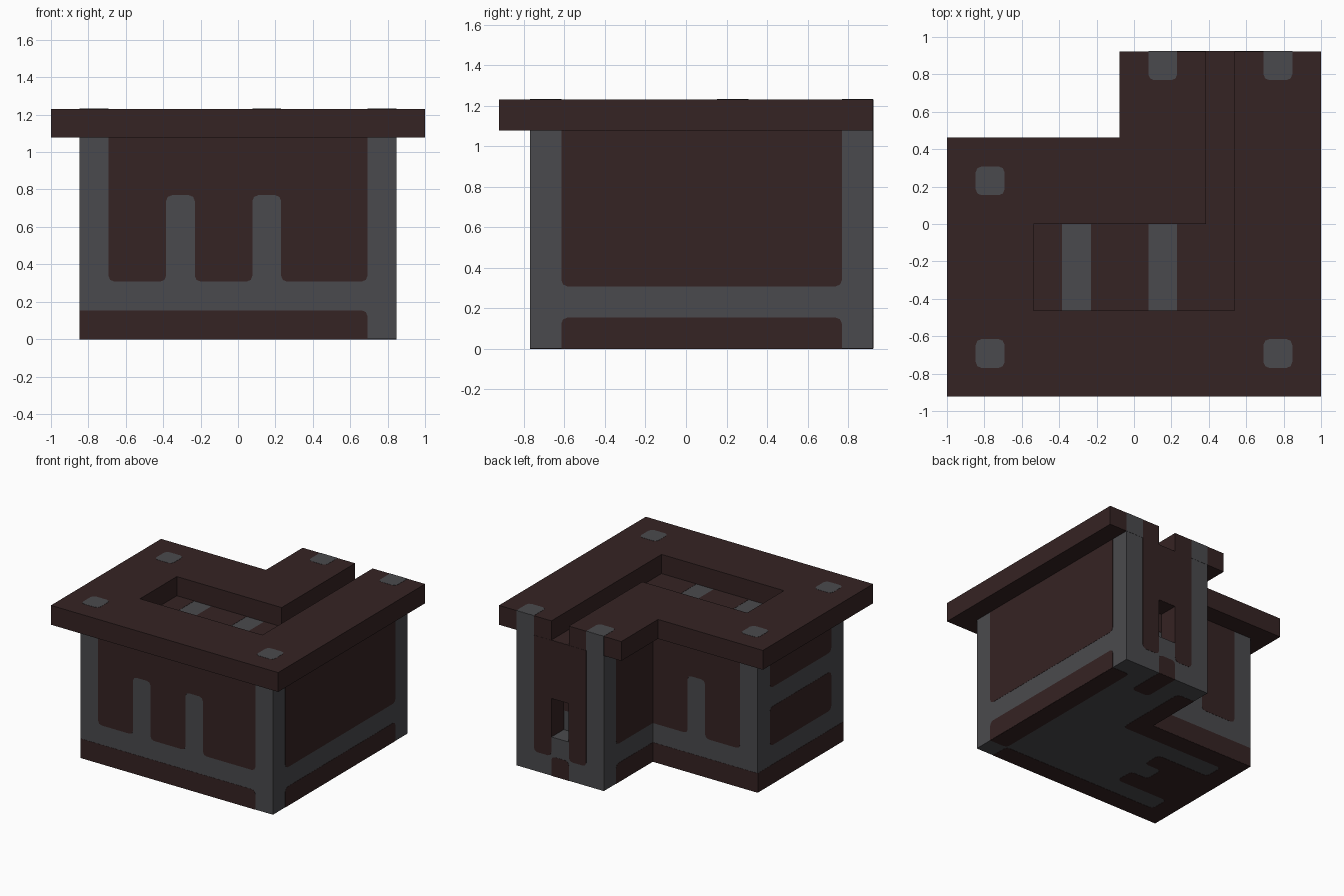
import bpy
import bmesh
from mathutils import Vector

if "Cube" in bpy.data.objects:
    bpy.data.objects.remove(bpy.data.objects["Cube"], do_unlink=True)

UNIT = 2 / 13          # size of one building block
SKIN = 0.0015          # painted plates stand this far off the surface
ROUND = 0.2            # corner rounding of painted plates, in blocks
X, Y, Z = range(3)


def material(name, colour):
    mat = bpy.data.materials.new(name)
    mat.use_nodes = True
    mat.diffuse_color = (*colour, 1)
    mat.node_tree.nodes["Principled BSDF"].inputs["Base Color"].default_value = (*colour, 1)
    return mat


BROWN = material("dark brown", (0.036, 0.0168, 0.0168))
GREY = material("slate grey", (0.0685, 0.0685, 0.0745))


def rect(a, b, c, d):
    return [(a, c), (b, c), (b, d), (a, d)]


def prism(name, outline, axis, low, high, mat, grow=0.0):
    """Extrude an outline given in blocks along an axis."""
    bm = bmesh.new()

    def place(a, b, depth, offset):
        p = [a, b]
        p.insert(axis, depth)
        v = Vector(((p[X] - 6.5) * UNIT, (p[Y] - 6) * UNIT, p[Z] * UNIT))
        v[axis] += offset
        return v

    face = bm.faces.new([bm.verts.new(place(a, b, low, -grow)) for a, b in outline])
    extruded = bmesh.ops.extrude_face_region(bm, geom=[face], use_keep_orig=True)
    for v in extruded["geom"]:
        if isinstance(v, bmesh.types.BMVert):
            v.co[axis] += (high - low) * UNIT + 2 * grow
    bmesh.ops.recalc_face_normals(bm, faces=bm.faces)
    mesh = bpy.data.meshes.new(name)
    bm.to_mesh(mesh)
    bm.free()
    mesh.materials.append(mat)
    obj = bpy.data.objects.new(name, mesh)
    bpy.context.collection.objects.link(obj)
    return obj


def paint(name, axis, at, bounds, outline, mat=BROWN, sharp=()):
    """Thin plate whose corners are rounded unless they lie on the edge of the wall."""
    a0, a1, b0, b1 = bounds
    points = []
    for i, (a, b) in enumerate(outline):
        if a in (a0, a1) or b in (b0, b1) or (a, b) in sharp:
            points.append((a, b))
            continue
        p = Vector((a, b))
        back = (Vector(outline[i - 1]) - p).normalized() * ROUND
        ahead = (Vector(outline[(i + 1) % len(outline)]) - p).normalized() * ROUND
        points += [tuple(p + back), tuple(p + (back + ahead) * 0.29), tuple(p + ahead)]
    return prism(name, points, axis, at, at, mat, SKIN)


# L-shaped body with a window cut in the back wing
body = prism("body", [(1, 1), (12, 1), (12, 12), (7, 12), (7, 8), (1, 8)], Z, 0, 7, GREY)
cutter = prism("window_cutter", rect(9, 10, 2, 4), Y, 11, 13, GREY)
cutter.hide_render = True
cut = body.modifiers.new("window", "BOOLEAN")
cut.operation = "DIFFERENCE"
cut.solver = "EXACT"
cut.object = cutter
bpy.context.view_layer.objects.active = body
bpy.ops.object.modifier_apply(modifier=cut.name)
bpy.data.objects.remove(cutter, do_unlink=True)

# Overhanging top slab with the open tray and the channel to the back
prism("top_slab", [(0, 0), (13, 0), (13, 12), (10, 12), (10, 3), (3, 3),
                   (3, 6), (9, 6), (9, 12), (6, 12), (6, 9), (0, 9)], Z, 7, 8, BROWN)

# Tray floor, leaving two grey stripes bare
for a, b in ((3, 4), (5, 7), (8, 10)):
    paint("tray_floor", Z, 7, (a, b, 3, 6), rect(a, b, 3, 6))
paint("channel_floor", Z, 7, (9, 10, 6, 12), rect(9, 10, 6, 12))

# Post ends showing on the slab
for a, b in ((1, 1), (11, 1), (1, 7), (7, 11), (11, 11)):
    paint("post_cap", Z, 8, (0, 13, 0, 12), rect(a, a + 1, b, b + 1), GREY)
for a in (7, 11):
    paint("post_back_end", Y, 12, (6, 13, 7, 8), rect(a, a + 1, 7, 8), GREY)

# Front wall
front = (1, 12, 0, 7)
paint("front_base", Y, 1, front, rect(1, 11, 0, 1))
paint("front_panel", Y, 1, front, [(2, 2), (4, 2), (4, 5), (5, 5), (5, 2), (7, 2), (7, 5),
                                   (8, 5), (8, 2), (11, 2), (11, 7), (2, 7)])

# Long wall on the +x side
side = (1, 12, 0, 7)
paint("long_side_base", X, 12, side, rect(2, 11, 0, 1))
paint("long_side_panel", X, 12, side, rect(2, 11, 2, 7))

# Short wall on the -x side
short = (1, 8, 0, 7)
paint("short_side_base", X, 1, short, rect(1, 8, 0, 1))
paint("short_side_lower_panel", X, 1, short, rect(2, 7, 2, 4))
paint("short_side_upper_panel", X, 1, short, rect(2, 7, 5, 7))

# Two walls of the notch
notch = (1, 7, 0, 7)
paint("notch_base", Y, 8, notch, rect(1, 7, 0, 1))
paint("notch_panel", Y, 8, notch, [(2, 2), (4, 2), (4, 5), (5, 5), (5, 2), (7, 2), (7, 7), (2, 7)])
wing = (8, 12, 0, 7)
paint("wing_side_base", X, 7, wing, rect(8, 11, 0, 1))
paint("wing_side_panel", X, 7, wing, rect(8, 11, 2, 7))

# Back of the wing, around the window
back = (7, 12, 0, 7)
paint("wing_back_panel", Y, 12, back, [(8, 1), (9, 1), (9, 4), (10, 4), (10, 1), (11, 1), (11, 7), (8, 7)],
      sharp=((9, 4), (10, 4)))
paint("wing_back_base", Y, 12, back, rect(9, 10, 0, 1))

# Window lining
for a in (9, 10):
    paint("window_jamb", X, a, (11, 12, 2, 4), rect(11, 12, 2, 4))
paint("window_ceiling", Z, 4, (9, 10, 11, 12), rect(9, 10, 11, 12))
paint("window_back", Y, 11, (9, 10, 3, 4), rect(9, 10, 3, 4))

# Underside
under = (1, 12, 1, 12)
paint("underside_path", Z, 0, under,
      [(11, 2), (11, 1), (1, 1), (1, 8), (7, 8), (7, 11), (8, 11), (8, 7), (2, 7), (2, 6), (5, 6),
       (5, 5), (4, 5), (4, 4), (5, 4), (5, 3), (2, 3), (2, 2)], sharp=((7, 8), (7, 11)))
paint("underside_strip", Z, 0, under, rect(11, 12, 2, 11))
paint("underside_spot", Z, 0, under, rect(9, 10, 10, 12))
